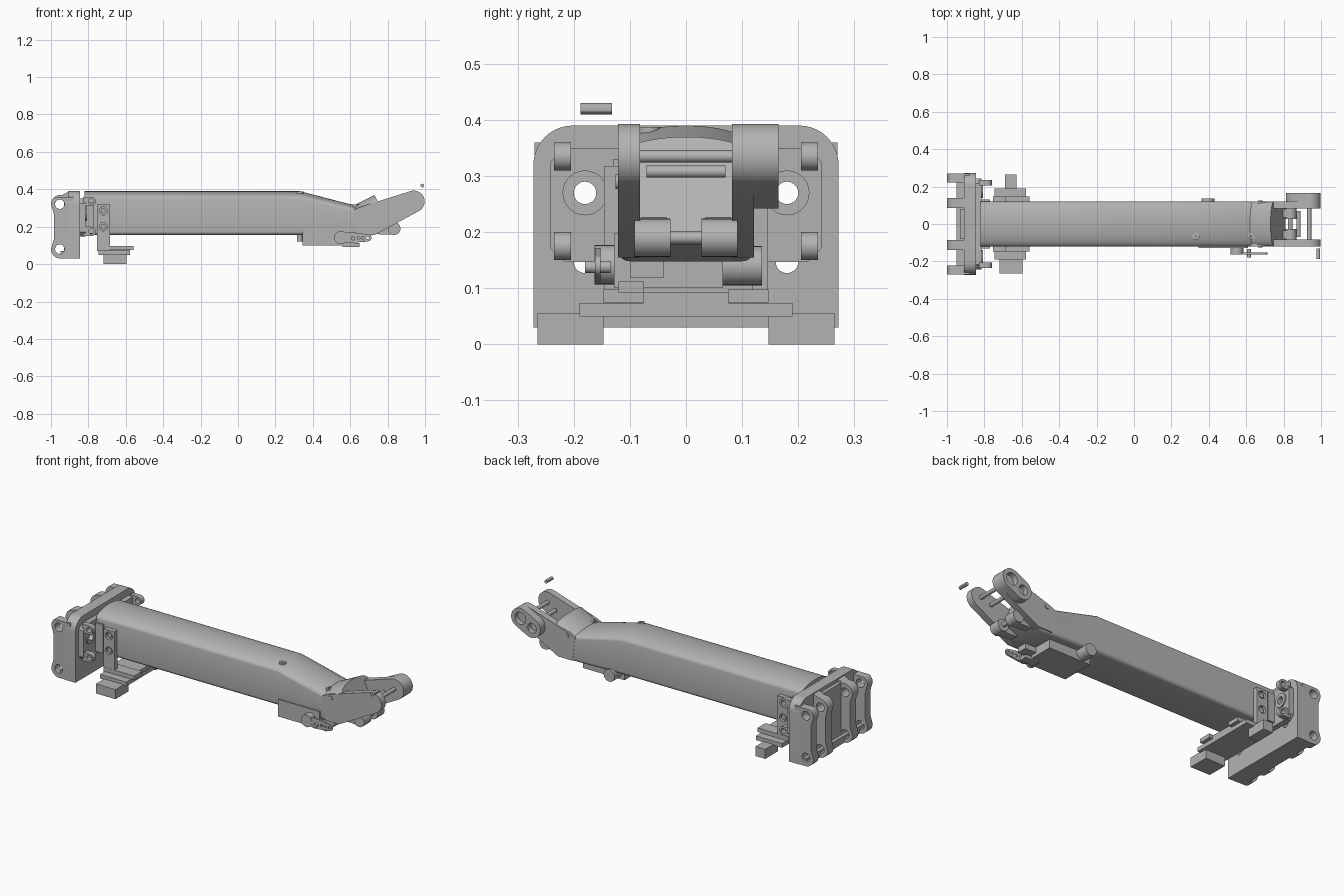
import bpy, bmesh, math

old = bpy.data.objects.get("Cube")
if old:
    bpy.data.objects.remove(old, do_unlink=True)

grey = bpy.data.materials.new("metal grey")
grey.use_nodes = True
COLOR = (0.45, 0.45, 0.45, 1)
grey.diffuse_color = COLOR
grey.node_tree.nodes["Principled BSDF"].inputs["Base Color"].default_value = COLOR
parts = []


def finish(name, bm):
    bmesh.ops.recalc_face_normals(bm, faces=bm.faces)
    mesh = bpy.data.meshes.new(name)
    bm.to_mesh(mesh)
    bm.free()
    mesh.materials.append(grey)
    ob = bpy.data.objects.new(name, mesh)
    bpy.context.collection.objects.link(ob)
    parts.append(ob)
    return ob


def loft(name, rings):
    bm = bmesh.new()
    loops = [[bm.verts.new(p) for p in ring] for ring in rings]
    n = len(loops[0])
    for a, b in zip(loops, loops[1:]):
        for i in range(n):
            j = (i + 1) % n
            bm.faces.new((a[i], a[j], b[j], b[i]))
    bm.faces.new(loops[0])
    bm.faces.new(loops[-1])
    return finish(name, bm)


def prism(name, pts, axis, lo, hi):
    place = {"x": lambda t, a, b: (t, a, b), "y": lambda t, a, b: (a, t, b),
             "z": lambda t, a, b: (a, b, t)}[axis]
    return loft(name, [[place(t, a, b) for a, b in pts] for t in (lo, hi)])


def arc(cx, cz, r, start, end, n=10):
    angles = [math.radians(start + (end - start) * i / n) for i in range(n + 1)]
    return [(cx + r * math.cos(a), cz + r * math.sin(a)) for a in angles]


def cyl(name, axis, c, r, lo, hi, n=28):
    return prism(name, arc(c[0], c[1], r, 0, 360 - 360 / n, n - 1), axis, lo, hi)


def box(name, x, y, z):
    return prism(name, [(x[0], y[0]), (x[1], y[0]), (x[1], y[1]), (x[0], y[1])], "z", *z)


def sided(s, lo, hi):
    return sorted((s * lo, s * hi))


def cut(ob, *cutters):
    for c in cutters:
        mod = ob.modifiers.new("cut", "BOOLEAN")
        mod.operation, mod.solver, mod.object = "DIFFERENCE", "EXACT", c
        bpy.context.view_layer.objects.active = ob
        bpy.ops.object.modifier_apply(modifier=mod.name)
        parts.remove(c)
        bpy.data.objects.remove(c, do_unlink=True)
    return ob


# Mounting plate with rounded top corners and four through holes
outline = [(-0.272, 0.03), (0.272, 0.03)] + arc(0.202, 0.32, 0.07, 0, 90) + arc(-0.202, 0.32, 0.07, 90, 180)
plate = prism("mount_plate", outline, "x", -0.91, -0.845)
cut(plate, *[cyl("cutter", "x", (s * 0.18, z), 0.02, -1.1, -0.7) for s in (-1, 1) for z in (0.27, 0.147)])
box("mount_center_pad", (-0.93, -0.9), (-0.08, 0.08), (0.03, 0.37))
box("mount_foot_bar", (-0.95, -0.89), (-0.26, 0.26), (0.03, 0.07))

# Rear hinge ribs with two pin holes each
rib = [(-0.88, 0.03)] + arc(-0.95, 0.08, 0.05, 270, 180) + [(-0.985, 0.13), (-0.985, 0.27)] \
    + arc(-0.95, 0.32, 0.05, 180, 80) + [(-0.91, 0.385), (-0.88, 0.385)]
low_rib = [(x, min(z, 0.36)) for x, z in rib]
for s, side in ((-1, "right"), (1, "left")):
    for label, shape, lo, hi in (("outer", low_rib, 0.222, 0.27), ("inner", rib, 0.085, 0.14)):
        ob = prism(f"{side}_{label}_hinge_rib", shape, "y", *sided(s, lo, hi))
        cut(ob, *[cyl("cutter", "y", (-0.953, z), 0.025, -0.5, 0.5) for z in (0.32, 0.08)])

# Chamfered adapter plate with bosses and side lugs
c = 0.025
chamfered = []
for y, z, sy, sz in ((-0.242, 0.147, 1, 1), (0.242, 0.147, -1, 1), (0.242, 0.35, -1, -1), (-0.242, 0.35, 1, -1)):
    corner = [(y, z + c * sz), (y + c * sy, z)]
    chamfered += corner if sy == sz else corner[::-1]
adapter = prism("adapter_plate", chamfered, "x", -0.85, -0.815)
cut(adapter, *[cyl("cutter", "x", (s * 0.18, 0.27), 0.02, -1, -0.7) for s in (-1, 1)])
for s, side in ((-1, "right"), (1, "left")):
    boss = cyl(side + "_boss", "x", (s * 0.18, 0.27), 0.04, -0.82, -0.808)
    cut(boss, cyl("cutter", "x", (s * 0.18, 0.27), 0.02, -1, -0.7))
    for z in (0.335, 0.175):
        lug_shape = [(-0.83, z - 0.025)] + arc(-0.785, z, 0.025, -90, 90) + [(-0.83, z + 0.025)]
        lug = prism(side + "_adapter_lug", lug_shape, "y", *sided(s, 0.205, 0.235))
        cut(lug, cyl("cutter", "y", (-0.785, z), 0.014, -0.5, 0.5))
box("adapter_web", (-0.83, -0.77), (-0.13, 0.13), (0.165, 0.33))

# Main tube: flat sides, arched top, bent up at the tip
def section(top, bottom, half=0.12, arch=0.042, r=0.02):
    h = math.dist(top, bottom)
    prof = [(half * math.cos(a), h - arch + arch * math.sin(a))
            for a in (math.pi * i / 18 for i in range(19))]
    prof += arc(-half + r, r, r, 180, 270, 5) + arc(half - r, r, r, 270, 360, 5)
    return [(bottom[0] + (top[0] - bottom[0]) * v / h, y, bottom[1] + (top[1] - bottom[1]) * v / h)
            for y, v in prof]


loft("main_tube", [section(t, b) for t, b in (
    ((-0.82, 0.39), (-0.82, 0.155)), ((0.33, 0.39), (0.35, 0.155)),
    ((0.62, 0.315), (0.7, 0.148)), ((0.73, 0.37), (0.81, 0.2)))])
for x, z in ((0.33, 0.387), (0.63, 0.318)):
    screw = cyl("top_screw", "z", (x, -0.065), 0.02, z - 0.03, z)
    cut(screw, cyl("cutter", "z", (x, -0.065), 0.01, z - 0.01, z + 0.1))

# Claw arms, the left one carrying a thick hollow head
claw = [(0.62, 0.29), (0.66, 0.308)] + arc(0.94, 0.335, 0.058, 108, -62, 18) + [(0.73, 0.155), (0.64, 0.155)]
for s, side in ((-1, "right"), (1, "left")):
    prism(side + "_claw_arm", claw, "y", *sided(s, 0.082, 0.121))
    cyl(side + "_claw_screw", "y", (0.675, 0.29), 0.013, *sided(s, 0.12, 0.126))
head_shape = arc(0.94, 0.335, 0.058, 115, -65, 18) + arc(0.87, 0.3, 0.058, -65, -245, 18)
head = prism("left_claw_head", head_shape, "y", 0.118, 0.165)
cut(head, cyl("cutter", "y", (0.94, 0.335), 0.035, 0.135, 0.3),
    cyl("cutter", "y", (0.865, 0.298), 0.028, 0.135, 0.3))
cyl("claw_pin", "y", (0.937, 0.335), 0.011, -0.09, 0.09)
cyl("inner_pin", "y", (0.88, 0.308), 0.011, -0.07, 0.07)
cyl("loose_pin", "y", (0.985, 0.42), 0.01, -0.188, -0.132, 12)

# Rollers and their link under the claw
for s, side in ((-1, "right"), (1, "left")):
    cyl(side + "_roller", "y", (0.835, 0.19), 0.034, *sided(s, 0.028, 0.092))
    prism(side + "_roller_link", [(0.74, 0.16), (0.83, 0.158), (0.85, 0.22), (0.76, 0.23)], "y", *sided(s, 0.035, 0.08))
cyl("roller_axle", "y", (0.835, 0.19), 0.012, -0.09, 0.09)

# Servo under the tube, with end bosses and a drilled horn
box("servo_body", (0.345, 0.61), (-0.128, 0.066), (0.1, 0.198))
box("servo_ear", (0.56, 0.65), (-0.12, -0.075), (0.092, 0.112))
box("servo_tab", (0.6, 0.68), (-0.1, -0.04), (0.118, 0.148))
cyl("servo_left_boss", "y", (0.395, 0.14), 0.035, 0.06, 0.135)
cyl("servo_right_boss", "y", (0.55, 0.142), 0.035, -0.163, -0.12)
horn = prism("servo_horn", arc(0.695, 0.14, 0.018, 75, -75) + arc(0.6, 0.142, 0.03, -80, -110, 3)
             + arc(0.53, 0.142, 0.013, -105, -255, 6) + arc(0.6, 0.142, 0.03, 110, 80, 3), "y", -0.162, -0.152)
cut(horn, *[cyl("cutter", "y", (0.645 + 0.024 * i, 0.14), 0.007, -0.3, 0, 12) for i in range(3)])
cyl("horn_hub", "y", (0.615, 0.138), 0.011, -0.18, -0.135)
cyl("tube_bottom_screw", "z", (0.33, -0.06), 0.014, 0.122, 0.16)

# Clamp bracket near the mount, with stepped base and feet
for s, side in ((-1, "right"), (1, "left")):
    upright = box(side + "_clamp_upright", (-0.755, -0.685), sided(s, 0.118, 0.146), (0.07, 0.318))
    cut(upright, *[cyl("cutter", "y", (-0.72, z), 0.022, *sided(s, 0.13, 0.3)) for z in (0.285, 0.2)])
    for z in (0.285, 0.2):
        cyl(side + "_clamp_screw", "y", (-0.72, z), 0.014, *sided(s, 0.12, 0.14))
    box(side + "_clamp_wing", (-0.755, -0.558), sided(s, 0.075, 0.147), (0.075, 0.098))
    width = (-0.72, -0.595) if s < 0 else (-0.69, -0.628)
    box(side + "_foot", width, sided(s, 0.147, 0.265), (0, 0.055))
box("clamp_base", (-0.745, -0.578), (-0.19, 0.19), (0.05, 0.074))
box("clamp_core", (-0.74, -0.58), (-0.076, 0.076), (0.05, 0.093))

# Smooth the round surfaces and keep the hard edges
bpy.ops.object.select_all(action="DESELECT")
for ob in parts:
    ob.select_set(True)
bpy.context.view_layer.objects.active = parts[0]
bpy.ops.object.shade_smooth_by_angle(angle=math.radians(30))
